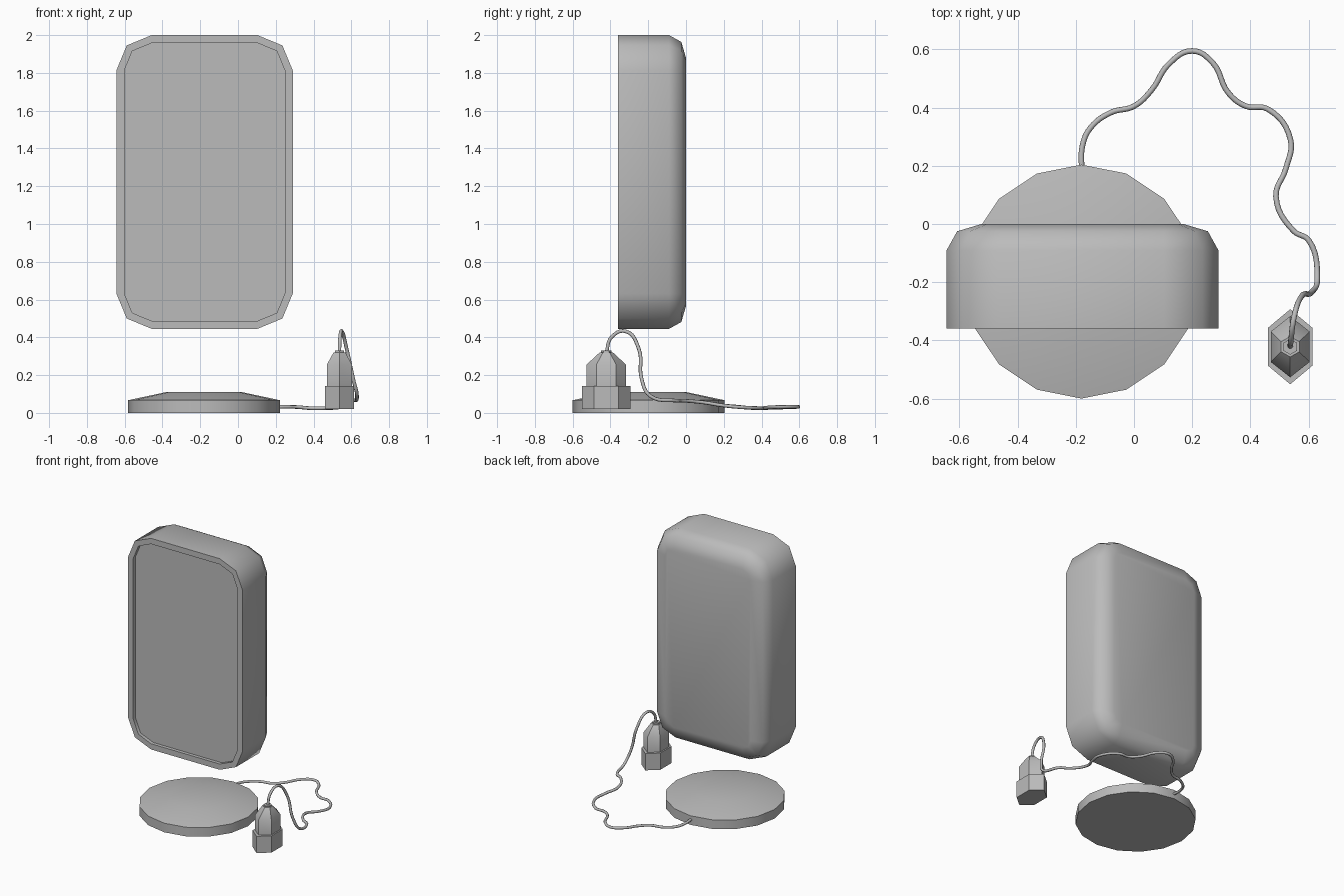
import bpy, bmesh, math

if "Cube" in bpy.data.objects:
    bpy.data.objects.remove(bpy.data.objects["Cube"])

grey = bpy.data.materials.new("plain_grey")
grey.diffuse_color = (0.5, 0.5, 0.5, 1)
grey.use_nodes = True
grey.node_tree.nodes["Principled BSDF"].inputs["Base Color"].default_value = grey.diffuse_color


def loft(name, rings, angle):
    """Skin a stack of equal-count rings, cap both ends, smooth below the angle."""
    bm = bmesh.new()
    loops = [[bm.verts.new(p) for p in ring] for ring in rings]
    n = len(loops[0])
    for a, b in zip(loops, loops[1:]):
        for i in range(n):
            j = (i + 1) % n
            bm.faces.new((a[i], a[j], b[j], b[i]))
    bm.faces.new(loops[0])
    bm.faces.new(loops[-1])
    bmesh.ops.recalc_face_normals(bm, faces=bm.faces)
    for f in bm.faces:
        f.smooth = True
    for e in bm.edges:
        e.smooth = e.calc_face_angle(0) < math.radians(angle)
    me = bpy.data.meshes.new(name)
    bm.to_mesh(me)
    bm.free()
    me.materials.append(grey)
    ob = bpy.data.objects.new(name, me)
    bpy.context.collection.objects.link(ob)
    return ob


def ellipse(cx, cy, z, rx, ry, n):
    """Horizontal n-sided ring with a corner on +y."""
    return [(cx + rx * math.sin(2 * math.pi * i / n),
             cy + ry * math.cos(2 * math.pi * i / n), z) for i in range(n)]


def rounded_rect(inset, y):
    """Upright rounded rectangle, two segments per corner."""
    r, pts = 0.187, []
    for sx, sz, start in ((1, 1, 0), (-1, 1, 90), (-1, -1, 180), (1, -1, 270)):
        cx = -0.177 + sx * (0.467 - r)
        cz = 1.2225 + sz * (0.7775 - r)
        for k in range(3):
            a = math.radians(start + 45 * k)
            pts.append((cx + (r - inset) * math.cos(a), y,
                        cz + (r - inset) * math.sin(a)))
    return pts


# Floating housing: soft back, flat front rim, recessed screen
loft("screen_housing", [rounded_rect(i, y) for i, y in (
    (0.12, 0), (0.036, -0.025), (0, -0.09), (0, -0.36),
    (0.042, -0.36), (0.042, -0.335))], 60)

# Charging base
loft("base_disc", [ellipse(-0.18, -0.198, z, r, r, 16) for z, r in (
    (0, 0.402), (0.067, 0.402), (0.11, 0.2))], 40)

# Plug: wide lower block, narrower tapered upper part, cable collar
PX, PY = 0.537, -0.422
loft("plug_block", [ellipse(PX, PY, z, 0.089, 0.129, 6) for z in (0.02, 0.143)], 40)
loft("plug_body", [ellipse(PX, PY, z, rx, ry, 6) for z, rx, ry in (
    (0.13, 0.077, 0.105), (0.255, 0.077, 0.105), (0.32, 0.036, 0.035))], 40)
loft("cable_collar", [ellipse(PX, PY, z, 0.027, 0.027, 6) for z in (0.31, 0.33)], 40)

# Cable from the base to the plug
path = [(-0.18, 0.18, 0.04), (-0.177, 0.27, 0.033), (-0.15, 0.33, 0.027),
        (-0.08, 0.383, 0.025), (0, 0.405, 0.025), (0.06, 0.46, 0.027),
        (0.12, 0.55, 0.03), (0.2, 0.595, 0.032), (0.27, 0.555, 0.032),
        (0.325, 0.45, 0.03), (0.385, 0.405, 0.025), (0.46, 0.395, 0.025),
        (0.538, 0.29, 0.03), (0.522, 0.19, 0.04), (0.488, 0.095, 0.055),
        (0.55, -0.025, 0.065), (0.6, -0.055, 0.065), (0.63, -0.19, 0.09),
        (0.61, -0.235, 0.18), (0.575, -0.25, 0.34), (0.55, -0.32, 0.432),
        (0.54, -0.395, 0.4), (PX, PY, 0.32)]
cu = bpy.data.curves.new("cable", 'CURVE')
cu.dimensions = '3D'
cu.bevel_depth = 0.0095
cu.bevel_resolution = 2
cu.resolution_u = 6
cu.use_fill_caps = True
sp = cu.splines.new('BEZIER')
sp.bezier_points.add(len(path) - 1)
for bp, co in zip(sp.bezier_points, path):
    bp.co = co
    bp.handle_left_type = bp.handle_right_type = 'AUTO'
cu.materials.append(grey)
cable = bpy.data.objects.new("cable", cu)
bpy.context.collection.objects.link(cable)
